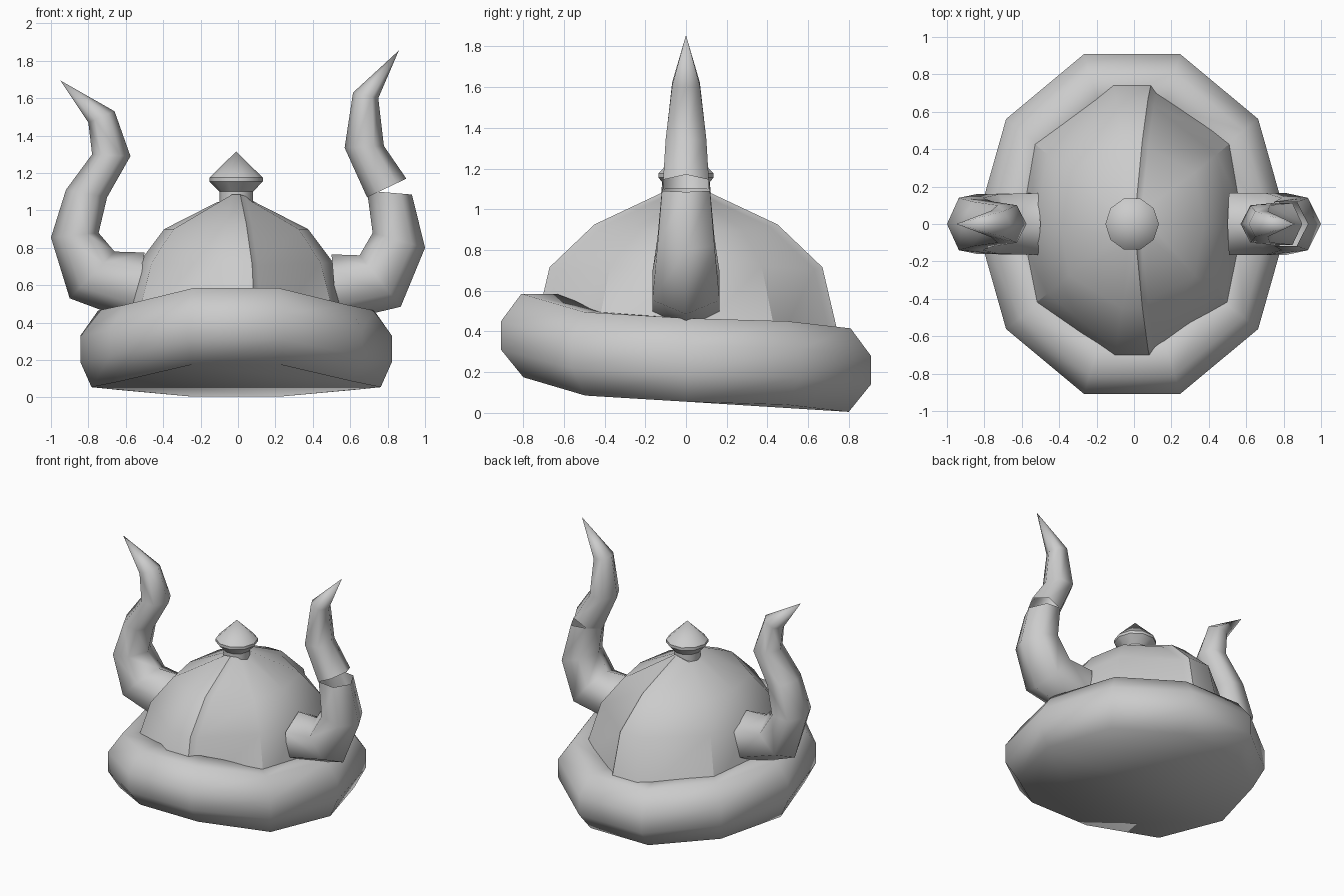
import bpy, bmesh
from math import cos, sin, pi, radians

cube = bpy.data.objects.get("Cube")
if cube:
    bpy.data.objects.remove(cube)

grey = bpy.data.materials.new("plain grey")
grey.use_nodes = True
GREY = (0.6, 0.6, 0.6, 1)
grey.diffuse_color = GREY
grey.node_tree.nodes["Principled BSDF"].inputs["Base Color"].default_value = GREY

CX = -0.01  # the cap body sits a touch to the right


def loft(name, rings, caps=(True, True), extra=(), angle=60):
    """Skin closed rings of equal size, cap the ends, add extra faces by index."""
    bm = bmesh.new()
    loops = [[bm.verts.new(p) for p in ring] for ring in rings]
    n = len(loops[0])
    for a, b in zip(loops, loops[1:]):
        for i in range(n):
            j = (i + 1) % n
            bm.faces.new((a[i], a[j], b[j], b[i]))
    if caps[0]:
        bm.faces.new(loops[0])
    if caps[1]:
        bm.faces.new(loops[-1])
    for idx in extra:
        bm.faces.new([loops[0][i] for i in idx])
    bmesh.ops.remove_doubles(bm, verts=bm.verts, dist=0.0005)
    bmesh.ops.recalc_face_normals(bm, faces=bm.faces)
    mesh = bpy.data.meshes.new(name)
    bm.to_mesh(mesh)
    bm.free()
    mesh.materials.append(grey)
    obj = bpy.data.objects.new(name, mesh)
    bpy.context.collection.objects.link(obj)
    bpy.ops.object.select_all(action='DESELECT')
    obj.select_set(True)
    bpy.context.view_layer.objects.active = obj
    bpy.ops.object.shade_smooth_by_angle(angle=radians(angle))


def ellipse(rx, ry, z):
    return [(CX + rx * cos(pi * k / 5), ry * sin(pi * k / 5), z) for k in range(10)]


# Padded brim: ten sides, lifted at the front, closed underneath
lift = [0.26, 0.245, 0.21, 0.21, 0.245, 0.26, 0.29, 0.38, 0.38, 0.29]
section = [(0.06, 0.115, -0.205), (0, 0, -0.07), (0, 0, 0.07),
           (0.095, 0.105, 0.205), (0.27, 0.285, 0.205), (0.36, 0.38, 0.07)]
brim_rings = []
for dx, dy, dz in section:
    ring = ellipse(0.833 - dx, 0.955 - dy, dz)
    brim_rings.append([(x, y, z + h) for (x, y, z), h in zip(ring, lift)])
underside = [(0, 5, 7, 8), (5, 6, 7), (8, 9, 0), (0, 2, 3, 5), (0, 1, 2), (3, 4, 5)]
loft("brim", brim_rings, caps=(False, False), extra=underside, angle=90)

# Dome with a raised band over the front and back, stepped on its left edge
# (half width, height, band reach, band height, band half width)
levels = [(0.63, 0.33, 0.765, 0.31, 0.105), (0.52, 0.72, 0.67, 0.715, 0.085),
          (0.385, 0.9, 0.45, 0.925, 0.055), (0.1, 1.045, 0.11, 1.085, 0.022)]
dome_rings = []
for a, z, reach, bz, w in levels:
    corner_x, corner_y = 0.87 * a, 0.715 * a
    step = (w + 0.03, reach - 0.04, bz - 0.01)
    back = [(corner_x, corner_y, z), step, (w, reach, bz), (-w, reach, bz), (-corner_x, corner_y, z)]
    front = [(x, -y, h) for x, y, h in reversed(back)]
    ring = [(a, 0, z)] + back + [(-a, 0, z)] + front
    dome_rings.append([(x + CX, y, h) for x, y, h in ring])
loft("dome", dome_rings, caps=(False, True), angle=37)

# Knob on top
knob = [(0.09, 1.0), (0.09, 1.1), (0.143, 1.155), (0.143, 1.175), (0.0, 1.315)]
loft("knob", [ellipse(r, r, z) for r, z in knob], caps=(True, False), angle=40)


def horn(name, stations, tip=None, base_cap=True):
    """Six-sided rings from an inner to an outer point in the xz plane, with a half width in y."""
    rings = []
    for (px, pz), (qx, qz), h in stations:
        rings.append([((px + qx) / 2 + (qx - px) / 2 * cos(t), h * sin(t) / sin(pi / 3),
                       (pz + qz) / 2 + (qz - pz) / 2 * cos(t))
                      for t in [pi * k / 3 for k in range(6)]])
    if tip:
        rings.append([(tip[0], 0, tip[1])] * 6)
    loft(name, rings, caps=(base_cap, False), angle=70)


# Right horn, in one piece
horn("right_horn", [
    ((-0.5, 0.775), (-0.55, 0.4), 0.165),
    ((-0.66, 0.78), (-0.9, 0.53), 0.16),
    ((-0.745, 0.88), (-1.0, 0.855), 0.14),
    ((-0.7, 1.07), (-0.92, 1.11), 0.12),
    ((-0.575, 1.29), (-0.78, 1.3), 0.1),
    ((-0.66, 1.53), (-0.8, 1.47), 0.07)], tip=(-0.95, 1.695))

# Left horn, cracked part way up, hollow at the crack
horn("left_horn_base", [
    ((0.5, 0.765), (0.53, 0.405), 0.165),
    ((0.65, 0.76), (0.87, 0.485), 0.165),
    ((0.72, 0.88), (1.0, 0.8), 0.14),
    ((0.69, 1.105), (0.93, 1.085), 0.118)])
horn("left_horn_end", [
    ((0.69, 1.07), (0.9, 1.17), 0.112),
    ((0.57, 1.335), (0.78, 1.345), 0.1),
    ((0.615, 1.63), (0.75, 1.6), 0.068)], tip=(0.86, 1.855), base_cap=False)
